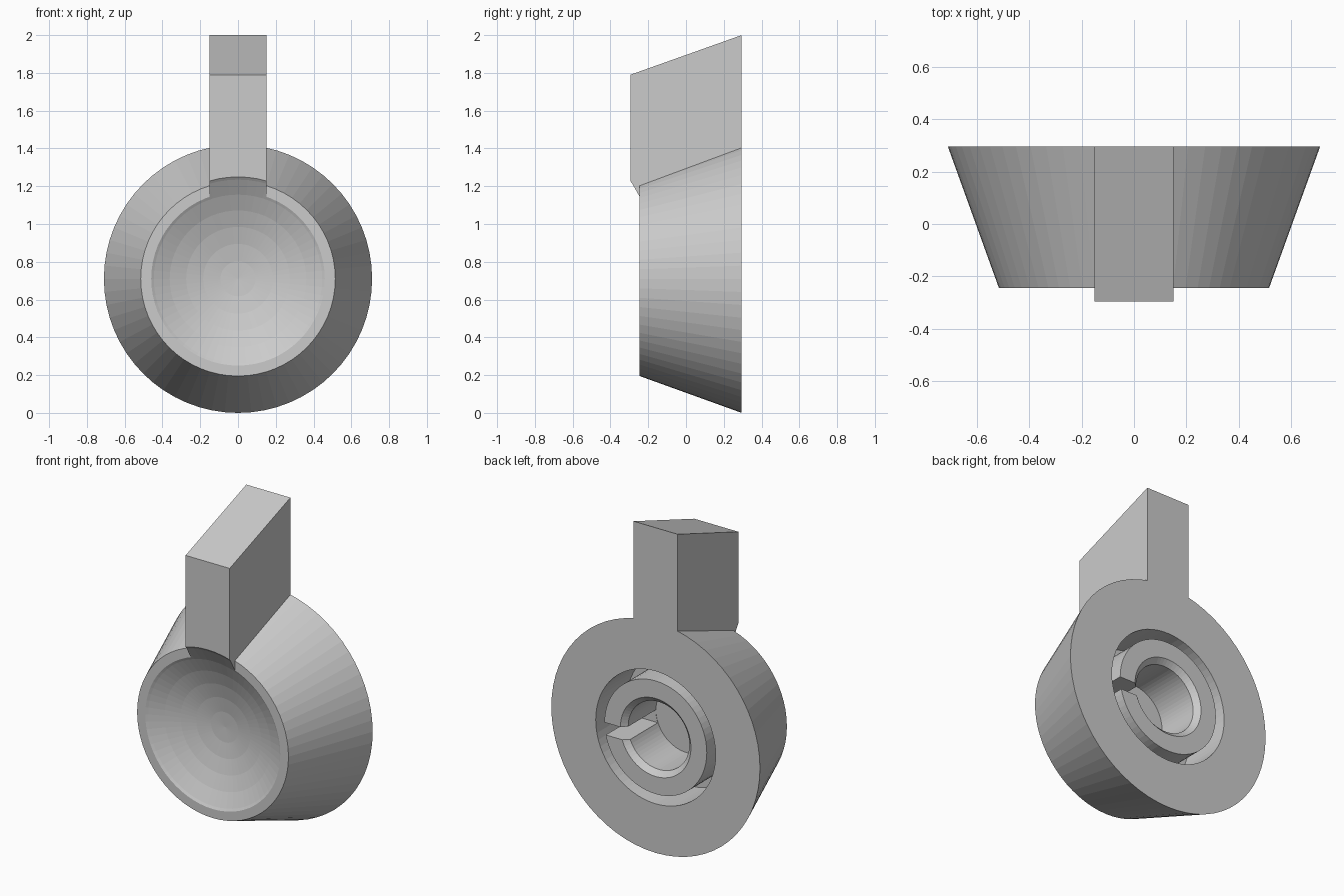
import bpy, bmesh, math
from mathutils import Matrix, Vector

cube = bpy.data.objects.get("Cube")
if cube:
    bpy.data.objects.remove(cube, do_unlink=True)

AXIS_Z = 0.71      # height of the knob axis
BACK = 0.295       # y of the back face
FRONT = -0.245     # y of the front rim
FLOOR = BACK - 0.30

grey = bpy.data.materials.new("plain grey")
grey.use_nodes = True
grey.diffuse_color = (0.6, 0.6, 0.6, 1)
grey.node_tree.nodes["Principled BSDF"].inputs["Base Color"].default_value = (0.6, 0.6, 0.6, 1)


def add_object(name, bm):
    bmesh.ops.recalc_face_normals(bm, faces=bm.faces)
    mesh = bpy.data.meshes.new(name)
    bm.to_mesh(mesh)
    bm.free()
    mesh.materials.append(grey)
    obj = bpy.data.objects.new(name, mesh)
    bpy.context.collection.objects.link(obj)
    return obj


def lathe(name, profile, steps):
    """Turn (radius, y) points about the knob axis, with capped ends."""
    bm = bmesh.new()
    rings = []
    for r, y in profile:
        angles = [math.tau * i / steps for i in range(steps)]
        rings.append([bm.verts.new((r * math.cos(a), y, AXIS_Z + r * math.sin(a))) for a in angles])
    for a, b in zip(rings, rings[1:]):
        for i in range(steps):
            j = (i + 1) % steps
            bm.faces.new((a[i], a[j], b[j], b[i]))
    bm.faces.new(rings[0])
    bm.faces.new(rings[-1])
    return add_object(name, bm)


def prism(name, outline, x0, x1):
    """Extrude a (y, z) outline along x."""
    bm = bmesh.new()
    face = bm.faces.new([bm.verts.new((x0, y, z)) for y, z in outline])
    new = bmesh.ops.extrude_face_region(bm, geom=[face])["geom"]
    bmesh.ops.translate(bm, vec=(x1 - x0, 0, 0),
                        verts=[v for v in new if isinstance(v, bmesh.types.BMVert)])
    return add_object(name, bm)


def combine(target, other, operation):
    mod = target.modifiers.new(other.name, 'BOOLEAN')
    mod.operation = operation
    mod.solver = 'EXACT'
    mod.object = other
    bpy.context.view_layer.objects.active = target
    bpy.ops.object.modifier_apply(modifier=mod.name)
    bpy.data.objects.remove(other, do_unlink=True)


# Tapered body with a ring groove in the back, leaving a central shaft sleeve
knob = lathe("knob", [(0.515, FRONT), (0.71, BACK), (0.408, BACK), (0.408, FLOOR),
                      (0.348, FLOOR), (0.348, BACK), (0.24, BACK),
                      (0.208, BACK - 0.03), (0.208, FLOOR)], 64)

# Pointer with a sloped top
pointer = prism("pointer", [(-0.295, 1.14), (BACK, 1.14), (BACK, 2.0), (-0.295, 1.79)], -0.15, 0.15)
combine(knob, pointer, 'UNION')

# Spherical dish in the front, which also trims the pointer's underside
bm = bmesh.new()
bmesh.ops.create_uvsphere(bm, u_segments=64, v_segments=32, radius=0.945,
                          matrix=Matrix.Translation(Vector((0, -1.07, AXIS_Z)))
                          @ Matrix.Rotation(math.pi / 2, 4, 'X'))
combine(knob, add_object("dish_cutter", bm), 'DIFFERENCE')

# Slit through one side of the sleeve
slit = prism("slit_cutter", [(FLOOR + 0.002, AXIS_Z - 0.075), (BACK + 0.1, AXIS_Z - 0.075),
                             (BACK + 0.1, AXIS_Z), (FLOOR + 0.002, AXIS_Z)], 0.15, 0.38)
combine(knob, slit, 'DIFFERENCE')

for polygon in knob.data.polygons:
    polygon.use_smooth = False
    polygon.material_index = 0
